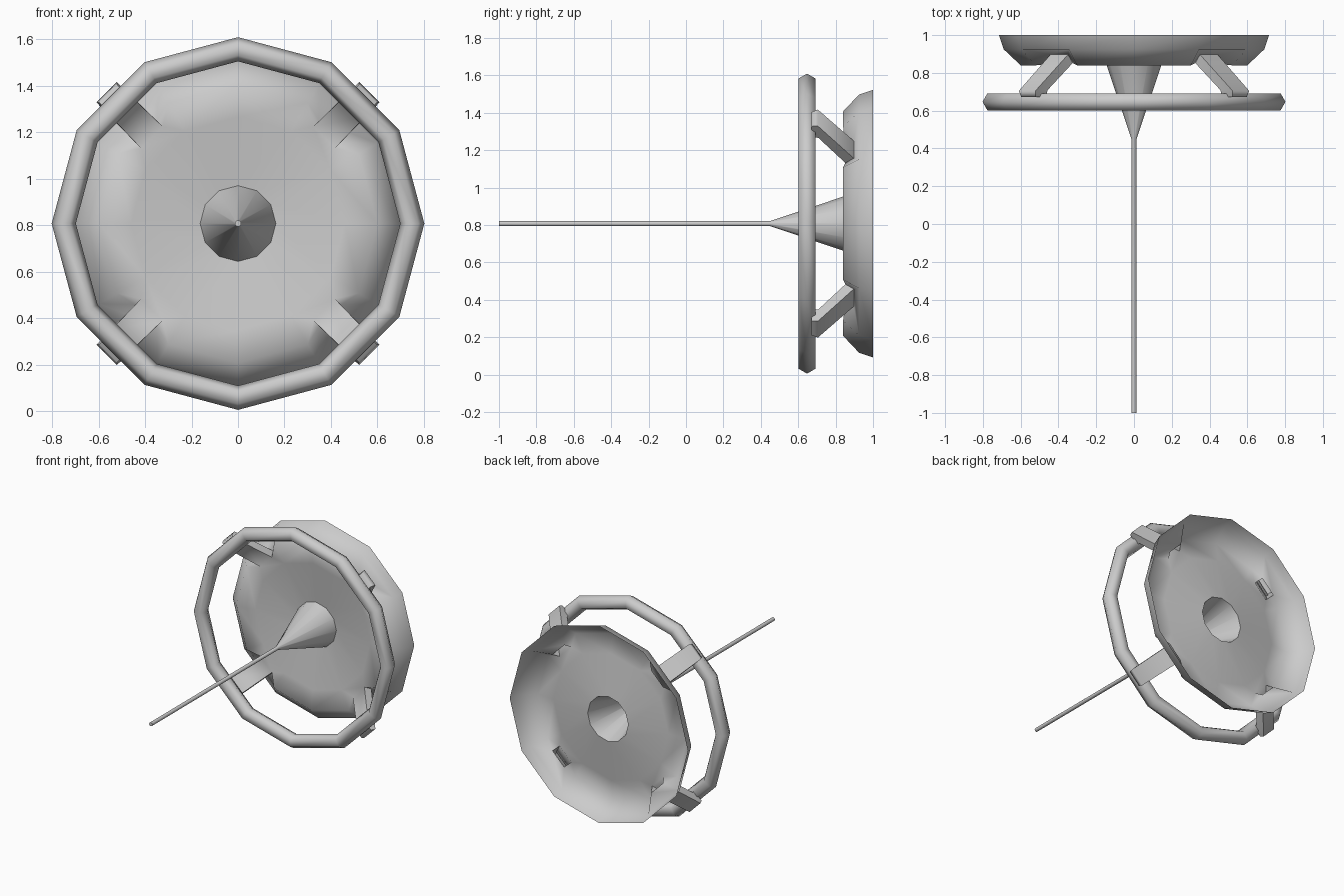
import bpy, bmesh, math
from mathutils import Vector

if "Cube" in bpy.data.objects:
    bpy.data.objects.remove(bpy.data.objects["Cube"])

CZ = 0.807   # height of the central axis
N = 12       # sides around the axis


def pt(r, y, ang):
    return Vector((r * math.cos(ang), y, CZ + r * math.sin(ang)))


def offset_pt(r, y, ang, side):
    # point at radius r, shifted sideways from the radial line
    return pt(r, y, ang) + side * Vector((-math.sin(ang), 0, math.cos(ang)))


def finish(name, bm, angle):
    bmesh.ops.recalc_face_normals(bm, faces=bm.faces)
    me = bpy.data.meshes.new(name)
    bm.to_mesh(me)
    bm.free()
    ob = bpy.data.objects.new(name, me)
    bpy.context.collection.objects.link(ob)
    bpy.context.view_layer.objects.active = ob
    ob.select_set(True)
    bpy.ops.object.shade_smooth_by_angle(angle=math.radians(angle))
    ob.select_set(False)


# outer ring
bpy.ops.mesh.primitive_torus_add(
    major_segments=N, minor_segments=6, major_radius=0.75, minor_radius=0.052,
    location=(0, 0.647, CZ), rotation=(math.pi / 2, 0, 0))
ring = bpy.context.object
ring.name = "outer_ring"
bpy.ops.object.shade_smooth()
ring.select_set(False)

# dish, hollow cone, needle and struts as one open shell
bm = bmesh.new()
profile = [(0.715, 1.0), (0.69, 0.925), (0.60, 0.84), (0.46, 0.858),
           (0.163, 0.895), (0.0135, 0.45), (0.0135, -1.0)]
rings = [[bm.verts.new(pt(r, y, 2 * math.pi * k / N)) for k in range(N)]
         for r, y in profile]
strut_sectors = (1, 4, 7, 10)
for i in range(len(rings) - 1):
    for k in range(N):
        if i in (1, 2) and k in strut_sectors:
            continue
        j = (k + 1) % N
        bm.faces.new((rings[i][k], rings[i][j], rings[i + 1][j], rings[i + 1][k]))
bm.faces.new(rings[-1])

# struts grow out of the dish at the diagonals:
# (outer r, y), (inner r, y), half width
sections = [((0.56, 0.897), (0.525, 0.852), 0.066),
            ((0.80, 0.705), (0.71, 0.708), 0.062),
            ((0.79, 0.672), (0.71, 0.672), 0.054)]
for k in strut_sectors:
    j = (k + 1) % N
    ang = 2 * math.pi * (k + 0.5) / N
    loops = [[bm.verts.new(offset_pt(*p, ang, s)) for p, s in
              ((o, -w), (o, w), (n, w), (n, -w))] for o, n, w in sections]
    oa, ob_, ib, ia = loops[0]
    a1, a2, a3 = (rings[i][k] for i in (1, 2, 3))
    b1, b2, b3 = (rings[i][j] for i in (1, 2, 3))
    for f in ((a1, b1, ob_, oa), (a1, oa, a2), (a2, oa, ia), (a2, ia, a3),
              (a3, ia, ib, b3), (b3, ib, b2), (b2, ib, ob_), (b2, ob_, b1)):
        bm.faces.new(f)
    for l0, l1 in zip(loops, loops[1:]):
        for m in range(4):
            n = (m + 1) % 4
            bm.faces.new((l0[m], l0[n], l1[n], l1[m]))
    bm.faces.new(loops[-1])
finish("dish_with_needle", bm, 75)
